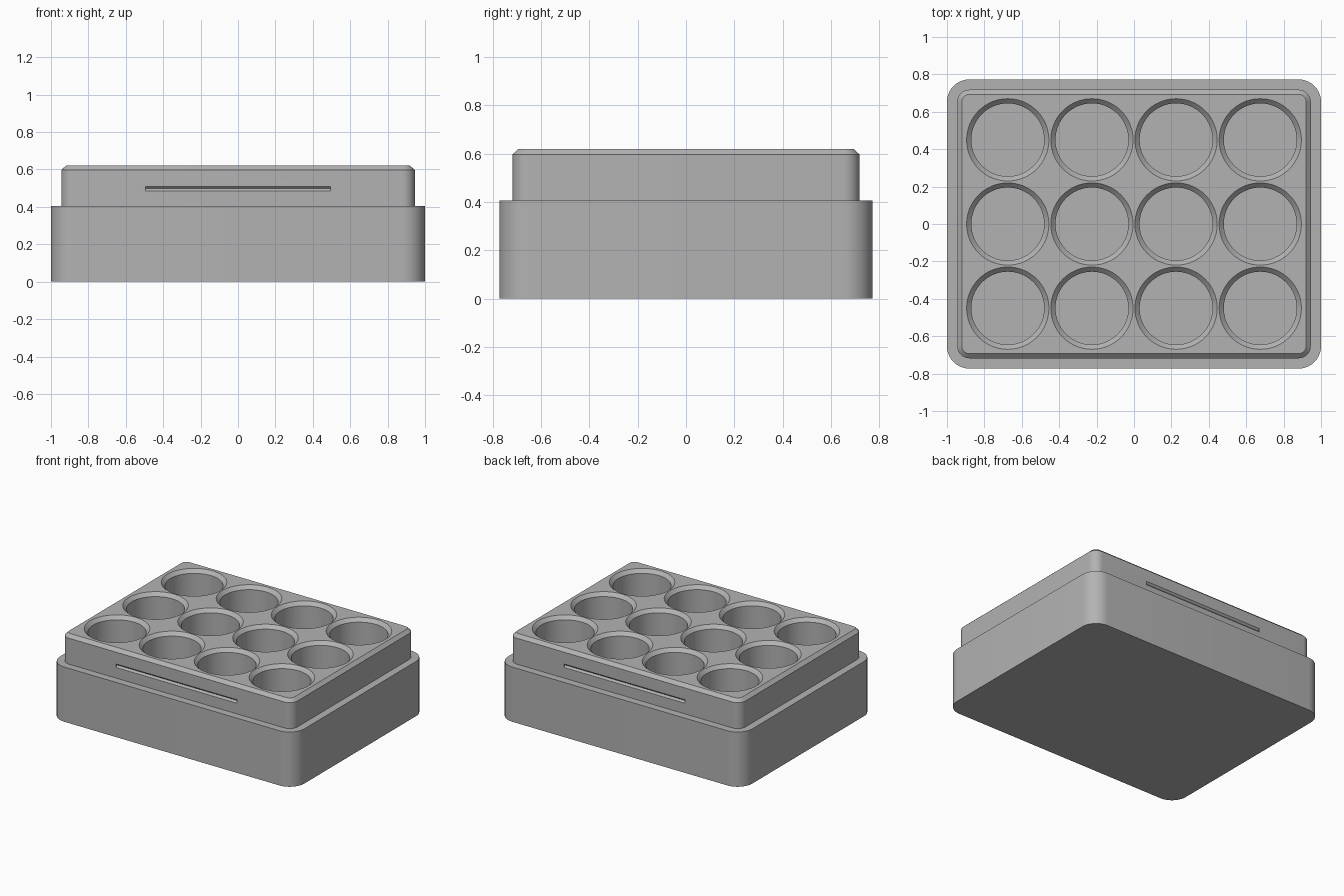
import bpy, bmesh
from math import sin, cos, pi, radians

cube = bpy.data.objects.get("Cube")
if cube:
    bpy.data.objects.remove(cube, do_unlink=True)

grey = bpy.data.materials.new("plain grey")
grey.use_nodes = True
grey.diffuse_color = (0.45, 0.45, 0.45, 1)
grey.node_tree.nodes["Principled BSDF"].inputs["Base Color"].default_value = grey.diffuse_color


def rounded_rect(hx, hy, r, z, steps=10):
    """Points around a rectangle with round corners."""
    pts = []
    for i, (sx, sy) in enumerate([(1, 1), (-1, 1), (-1, -1), (1, -1)]):
        for k in range(steps + 1):
            a = (i + k / steps) * pi / 2
            pts.append((sx * (hx - r) + r * cos(a), sy * (hy - r) + r * sin(a), z))
    return pts


def circle(cx, cy, r, z, n=64):
    return [(cx + r * cos(2 * pi * k / n), cy + r * sin(2 * pi * k / n), z) for k in range(n)]


def loft(bm, loops):
    """Closed solid through a stack of matching loops."""
    rings = [[bm.verts.new(p) for p in loop] for loop in loops]
    n = len(rings[0])
    for a, b in zip(rings, rings[1:]):
        for k in range(n):
            j = (k + 1) % n
            bm.faces.new((a[k], a[j], b[j], b[k]))
    bm.faces.new(rings[0][::-1])
    bm.faces.new(rings[-1])


def make_object(name, bm):
    bmesh.ops.recalc_face_normals(bm, faces=bm.faces)
    mesh = bpy.data.meshes.new(name)
    bm.to_mesh(mesh)
    bm.free()
    mesh.materials.append(grey)
    obj = bpy.data.objects.new(name, mesh)
    bpy.context.collection.objects.link(obj)
    return obj


# Tray body: wide base, ledge, narrower neck with a chamfered top
bm = bmesh.new()
loft(bm, [
    rounded_rect(1, 0.773, 0.12, 0),
    rounded_rect(1, 0.773, 0.12, 0.405),
    rounded_rect(0.945, 0.718, 0.065, 0.405),
    rounded_rect(0.945, 0.718, 0.065, 0.597),
    rounded_rect(0.92, 0.693, 0.04, 0.62),
])
tray = make_object("tray", bm)

# Cutter: grid of round wells with chamfered rims
bm = bmesh.new()
top, rim, bore, lip = 0.62, 0.22, 0.195, 0.025
for col in range(4):
    for row in range(3):
        x, y = (col - 1.5) * 0.45, (row - 1) * 0.45
        loft(bm, [circle(x, y, r, z) for r, z in
                  [(bore, 0.055), (bore, top - lip), (rim, top), (rim, top + 0.1)]])
wells = make_object("well_cutter", bm)

# Cutter: shallow V snap grooves in the front and back of the neck
bm = bmesh.new()
for side in (-1, 1):
    loft(bm, [[(x, side * 0.705, 0.497), (x, side * 0.731, 0.471), (x, side * 0.731, 0.523)]
              for x in (-0.495, 0.495)])
grooves = make_object("groove_cutter", bm)

# Cut the wells and grooves, then discard the cutters
bpy.context.view_layer.objects.active = tray
for cutter in (wells, grooves):
    cutter.hide_render = True
    mod = tray.modifiers.new(cutter.name, 'BOOLEAN')
    mod.operation = 'DIFFERENCE'
    mod.solver = 'EXACT'
    mod.object = cutter
    bpy.ops.object.modifier_apply(modifier=mod.name)
    bpy.data.objects.remove(cutter, do_unlink=True)

bpy.ops.object.select_all(action='DESELECT')
tray.select_set(True)
bpy.ops.object.shade_smooth_by_angle(angle=radians(30))
